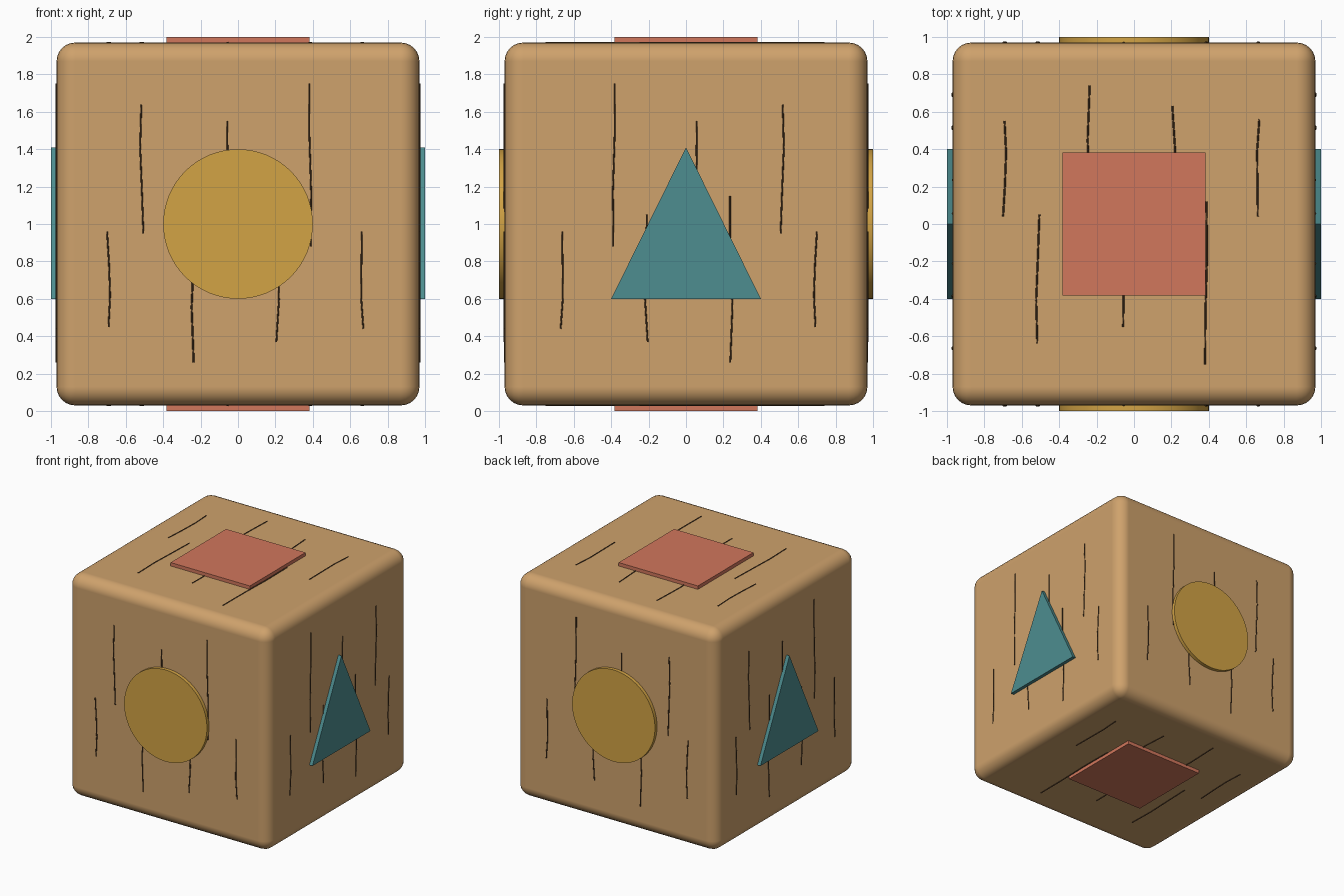
import bpy, bmesh, math

if "Cube" in bpy.data.objects:
    bpy.data.objects.remove(bpy.data.objects["Cube"])

HALF = 0.97     # half width of the wooden body
CZ = 1.0        # height of the block centre


def material(name, rgb):
    m = bpy.data.materials.new(name)
    m.diffuse_color = (*rgb, 1.0)
    m.use_nodes = True
    m.node_tree.nodes["Principled BSDF"].inputs["Base Color"].default_value = m.diffuse_color
    return m


WOOD = material("wood", (0.62, 0.36, 0.15))
DARK = material("dark_grain", (0.08, 0.042, 0.018))
GOLD = material("gold_paint", (0.65, 0.37, 0.06))
TEAL = material("teal_paint", (0.074, 0.266, 0.279))
RED = material("red_paint", (0.64, 0.184, 0.107))

# Each side maps (u across, v along, d outward) to block coordinates
SIDES = {
    "front": lambda u, v, d: (u, -d, v + CZ),
    "back": lambda u, v, d: (u, d, v + CZ),
    "right": lambda u, v, d: (d, -u, v + CZ),
    "left": lambda u, v, d: (-d, -u, v + CZ),
    "top": lambda u, v, d: (u, -v, CZ + d),
    "bottom": lambda u, v, d: (u, -v, CZ - d),
}


def plate(name, outline, side, mat):
    """Flat prism standing slightly proud of one side of the block."""
    to = SIDES[side]
    bm = bmesh.new()
    low = [bm.verts.new(to(u, v, 0.95)) for u, v in outline]
    high = [bm.verts.new(to(u, v, 1.0)) for u, v in outline]
    bm.faces.new(low)
    bm.faces.new(high)
    n = len(outline)
    for i in range(n):
        j = (i + 1) % n
        bm.faces.new((low[i], low[j], high[j], high[i]))
    bmesh.ops.recalc_face_normals(bm, faces=bm.faces)
    me = bpy.data.meshes.new(name)
    bm.to_mesh(me)
    bm.free()
    me.materials.append(mat)
    ob = bpy.data.objects.new(name, me)
    bpy.context.collection.objects.link(ob)
    smooth(ob)


def smooth(ob):
    bpy.ops.object.select_all(action='DESELECT')
    ob.select_set(True)
    bpy.context.view_layer.objects.active = ob
    bpy.ops.object.shade_smooth_by_angle(angle=math.radians(30))


# Rounded wooden body
bpy.ops.mesh.primitive_cube_add(size=2 * HALF, location=(0, 0, CZ))
body = bpy.context.object
body.name = "wooden_block"
body.data.materials.append(WOOD)
smooth(body)
bev = body.modifiers.new("rounded_edges", 'BEVEL')
bev.width = 0.1
bev.segments = 6
bev.harden_normals = True

# Raised shapes: one pair per axis
circle = [(0.4 * math.cos(2 * math.pi * i / 64), 0.4 * math.sin(2 * math.pi * i / 64))
          for i in range(64)]
triangle = [(-0.4, -0.4), (0.4, -0.4), (0, 0.41)]
square = [(-0.383, -0.383), (0.383, -0.383), (0.383, 0.383), (-0.383, 0.383)]
for shape, outline, mat, pair in (
        ("circle", circle, GOLD, ("front", "back")),
        ("triangle", triangle, TEAL, ("right", "left")),
        ("square", square, RED, ("top", "bottom"))):
    for side in pair:
        plate(f"{side}_{shape}", outline, side, mat)

# Wood grain: top v, bottom v, then u at four points going down
GRAIN = [
    (-0.04, -0.55, (-0.70, -0.69, -0.684, -0.692)),
    (0.64, -0.05, (-0.517, -0.523, -0.514, -0.506)),
    (0.15, -0.74, (-0.235, -0.235, -0.248, -0.237)),
    (0.55, 0.05, (-0.058, -0.056, -0.06, -0.065)),
    (0.05, -0.63, (0.21, 0.213, 0.219, 0.205)),
    (0.75, -0.12, (0.38, 0.382, 0.391, 0.388)),
    (-0.04, -0.56, (0.662, 0.66, 0.658, 0.67)),
]
for side, to in SIDES.items():
    cu = bpy.data.curves.new(f"{side}_grain", 'CURVE')
    cu.dimensions = '3D'
    cu.bevel_depth = 0.005
    cu.bevel_resolution = 1
    cu.use_fill_caps = True
    cu.materials.append(DARK)
    for top, bottom, us in GRAIN:
        sp = cu.splines.new('POLY')
        sp.points.add(len(us) - 1)
        for i, u in enumerate(us):
            v = top + (bottom - top) * i / (len(us) - 1)
            sp.points[i].co = (*to(u, v, HALF), 1)
    bpy.context.collection.objects.link(bpy.data.objects.new(f"{side}_grain", cu))
